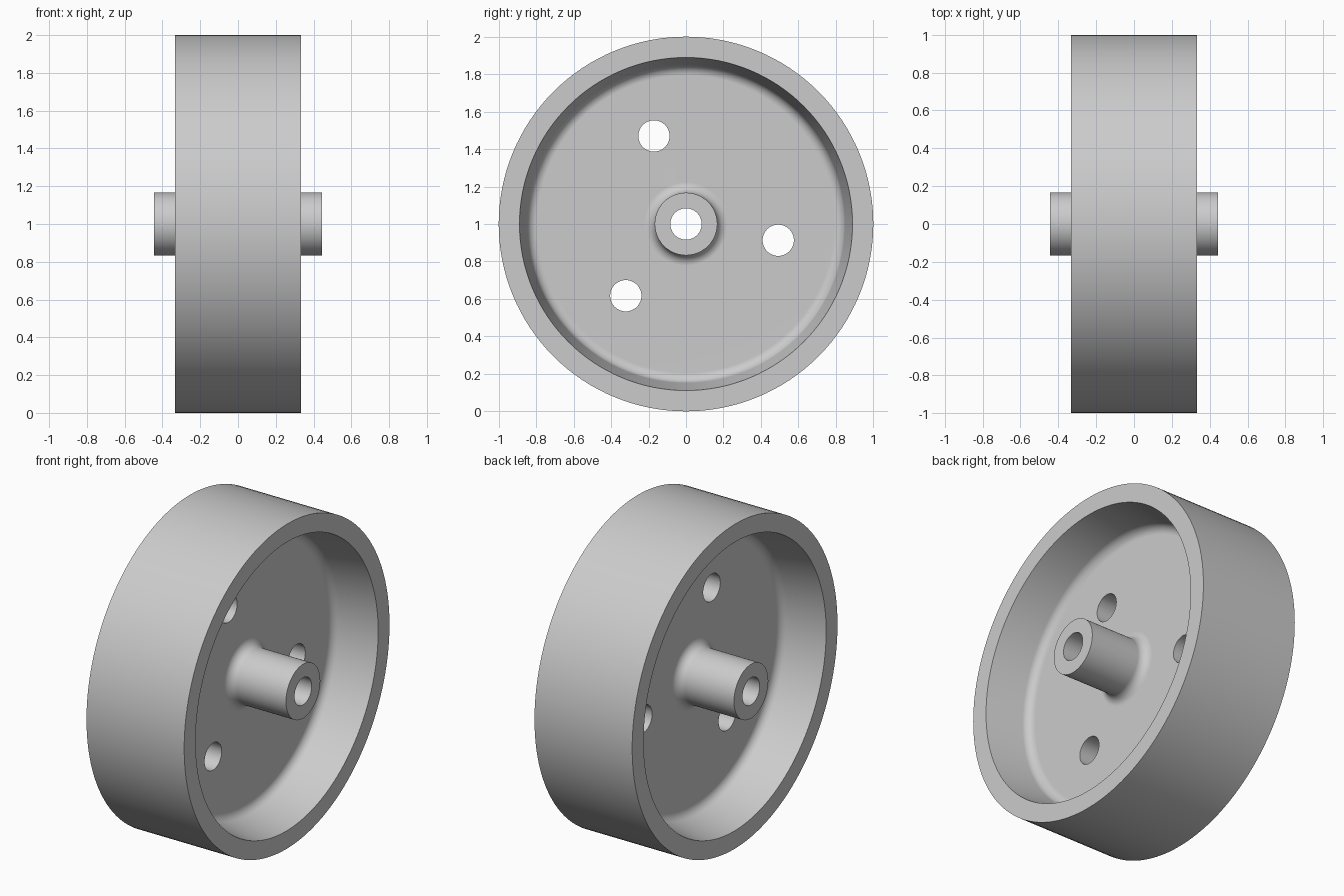
import bpy, bmesh, math
from mathutils import Vector, Matrix

cube = bpy.data.objects.get("Cube")
if cube:
    bpy.data.objects.remove(cube, do_unlink=True)

# Dimensions, with the axle along x
RIM_R, LIP_R, FLOOR_R, HUB_R, BORE_R = 1.0, 0.889, 0.84, 0.167, 0.0835
RIM_X, HUB_X, WEB_X = 0.333, 0.444, 0.0556
FILLET, SEGMENTS, CENTRE = 0.0556, 128, Vector((0, 0, 1))

grey = bpy.data.materials.new("light grey")
grey.use_nodes = True
grey.diffuse_color = (0.6, 0.6, 0.6, 1)
grey.node_tree.nodes["Principled BSDF"].inputs["Base Color"].default_value = (0.6, 0.6, 0.6, 1)


def fillet(before, corner, after, radius, steps=8):
    """Points of an arc that rounds off a profile corner."""
    a, c, b = Vector(before), Vector(corner), Vector(after)
    u, v = (a - c).normalized(), (b - c).normalized()
    half = u.angle(v) / 2
    centre = c + (u + v).normalized() * radius / math.sin(half)
    start = c + u * radius / math.tan(half) - centre
    end = c + v * radius / math.tan(half) - centre
    sweep = start.angle_signed(end)
    return [centre + Matrix.Rotation(-sweep * i / steps, 2) @ start for i in range(steps + 1)]


# Half profile as (x, radius), from the tread to the bore
lip, floor = (RIM_X, LIP_R), (WEB_X, FLOOR_R)
root, hub_end = (WEB_X, HUB_R), (HUB_X, HUB_R)
half = [Vector((RIM_X, RIM_R)), Vector(lip)]
half += fillet(lip, floor, root, FILLET)
half += fillet(floor, root, hub_end, FILLET)
half += [Vector(hub_end), Vector((HUB_X, BORE_R))]
profile = half + [Vector((-p.x, p.y)) for p in reversed(half)]

# Wheel body: turn the closed profile around the axle
bm = bmesh.new()
rings = []
for i in range(SEGMENTS):
    turn = Matrix.Rotation(math.tau * i / SEGMENTS, 3, 'X')
    rings.append([bm.verts.new(turn @ Vector((p.x, 0, p.y)) + CENTRE) for p in profile])
for i, ring in enumerate(rings):
    following = rings[(i + 1) % SEGMENTS]
    for j in range(len(profile)):
        k = (j + 1) % len(profile)
        bm.faces.new((ring[j], ring[k], following[k], following[j]))
bmesh.ops.recalc_face_normals(bm, faces=bm.faces)
mesh = bpy.data.meshes.new("wheel")
bm.to_mesh(mesh)
bm.free()
mesh.materials.append(grey)
wheel = bpy.data.objects.new("wheel", mesh)
bpy.context.collection.objects.link(wheel)
bpy.context.view_layer.objects.active = wheel
wheel.select_set(True)

# Three round holes through the web
for angle in (-10, 110, 230):
    a = math.radians(angle)
    bpy.ops.mesh.primitive_cylinder_add(
        vertices=48, radius=BORE_R, depth=0.4, rotation=(0, math.pi / 2, 0),
        location=CENTRE + Vector((0, math.cos(a), math.sin(a))) * 0.5)
    cutter = bpy.context.object
    cutter.name = "hole_cutter"
    cutter.hide_render = True
    cutter.data.materials.append(grey)
    cut = wheel.modifiers.new("hole", 'BOOLEAN')
    cut.operation, cut.solver, cut.object = 'DIFFERENCE', 'EXACT', cutter
    bpy.ops.object.select_all(action='DESELECT')
    bpy.context.view_layer.objects.active = wheel
    wheel.select_set(True)
    bpy.ops.object.modifier_apply(modifier=cut.name)
    bpy.data.objects.remove(cutter, do_unlink=True)

# Smooth curved walls, crisp rims
bpy.ops.object.shade_smooth_by_angle(angle=math.radians(30))
weighted = wheel.modifiers.new("even_normals", 'WEIGHTED_NORMAL')
weighted.keep_sharp = True
